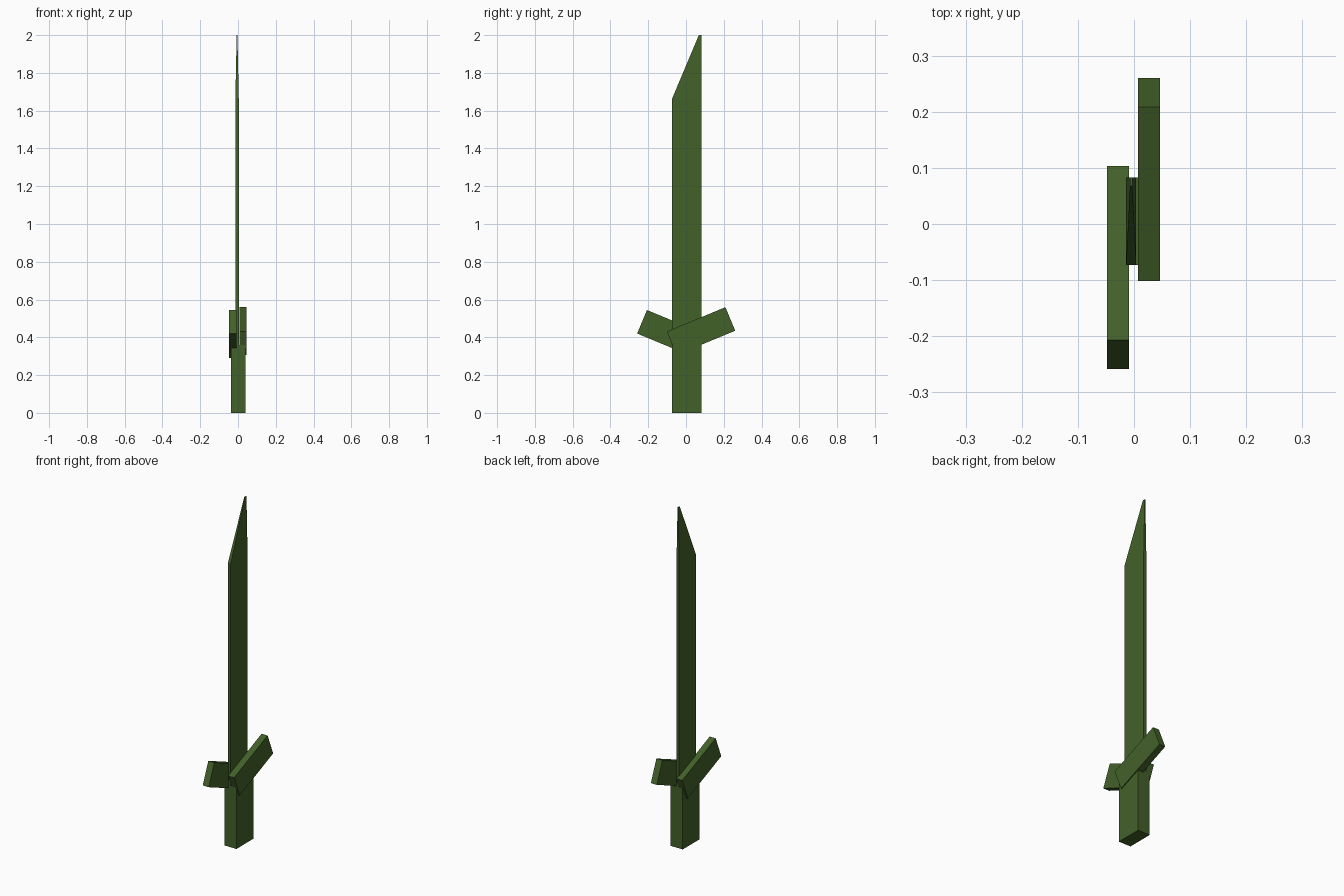
import bpy
import bmesh
import math
from mathutils import Matrix

cube = bpy.data.objects.get("Cube")
if cube:
    bpy.data.objects.remove(cube, do_unlink=True)

# One flat dark green for the whole sword
green = bpy.data.materials.new("dark_green")
color = (0.055, 0.12, 0.022, 1.0)
green.use_nodes = True
green.diffuse_color = color
green.node_tree.nodes["Principled BSDF"].inputs["Base Color"].default_value = color


def finish(name, bm):
    bmesh.ops.recalc_face_normals(bm, faces=bm.faces)
    mesh = bpy.data.meshes.new(name)
    bm.to_mesh(mesh)
    bm.free()
    mesh.materials.append(green)
    obj = bpy.data.objects.new(name, mesh)
    bpy.context.collection.objects.link(obj)
    return obj


def box(name, center, size, tilt=0.0):
    bm = bmesh.new()
    bmesh.ops.create_cube(bm, size=1.0)
    bmesh.ops.scale(bm, vec=size, verts=bm.verts)
    bmesh.ops.transform(bm, matrix=Matrix.Translation(center)
                        @ Matrix.Rotation(math.radians(tilt), 4, "X"), verts=bm.verts)
    return finish(name, bm)


FRONT, BACK = -0.073, 0.083

# Grip: a plain upright block
box("grip", (0.002, (FRONT + BACK) / 2, 0.18), (0.078, BACK - FRONT, 0.36))

# Two crossing guard bars, one on each side of the blade
for name, x, y, z, tilt in (("left_guard", 0.0265, 0.0795, 0.433, 22.5),
                            ("right_guard", -0.0285, -0.0775, 0.418, -22.5)):
    box(name, (x, y, z), (0.039, 0.336, 0.135), tilt)

# Blade: lofted rectangles, the last one narrowing to the slanted tip
bm = bmesh.new()
rings = []
for z, front, half in ((0.34, FRONT, 0.009), (1.665, FRONT, 0.009), (2.0, 0.068, 0.002)):
    rings.append([bm.verts.new((-0.005 + sx * half, y, z))
                  for sx, y in ((-1, front), (1, front), (1, BACK), (-1, BACK))])
for low, high in zip(rings, rings[1:]):
    for i in range(4):
        j = (i + 1) % 4
        bm.faces.new((low[i], low[j], high[j], high[i]))
bm.faces.new(rings[0])
bm.faces.new(rings[-1])
finish("blade", bm)
